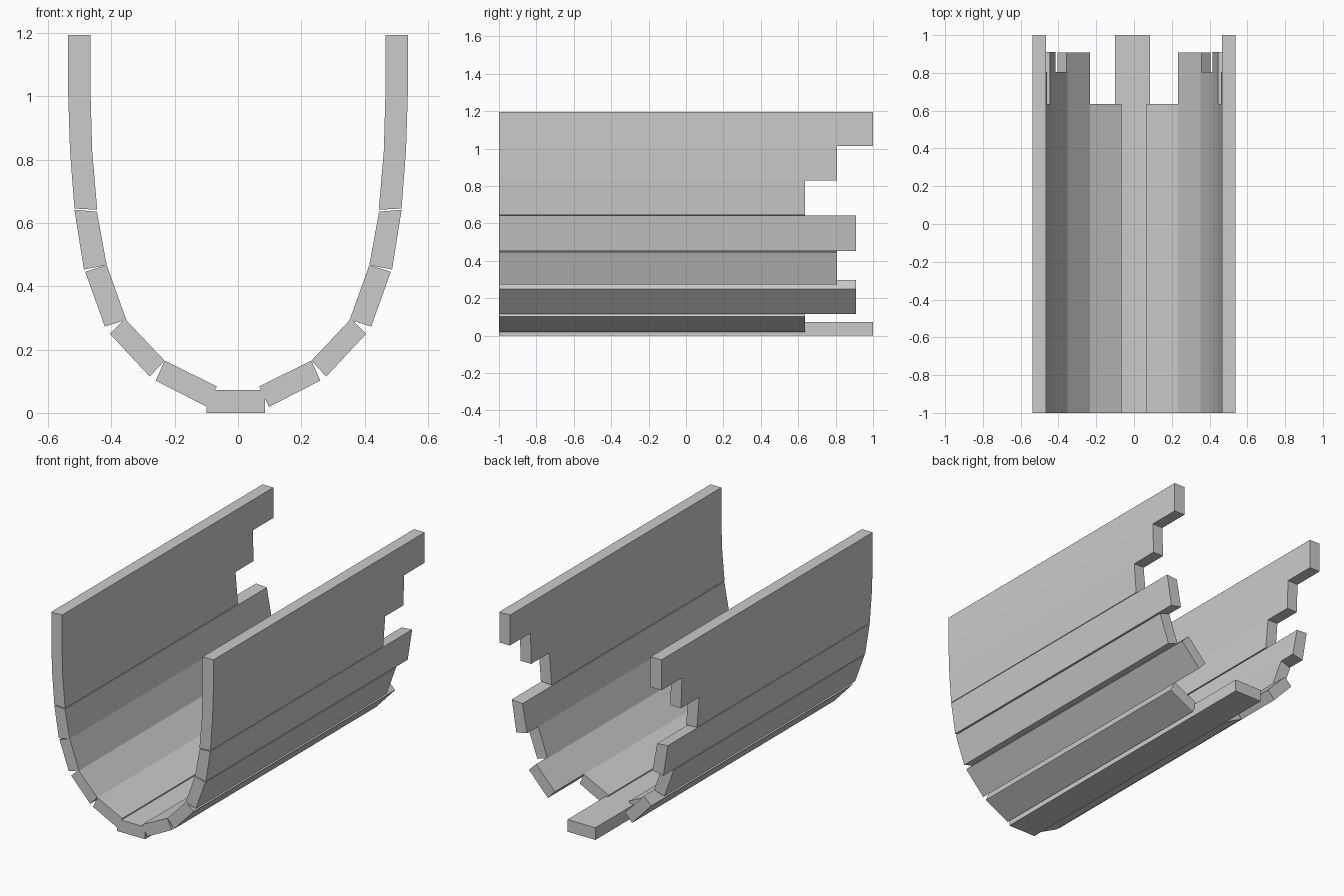
import bpy, bmesh

if "Cube" in bpy.data.objects:
    bpy.data.objects.remove(bpy.data.objects["Cube"])

FRONT = -1.0


def plank(name, profile, back):
    """Extrude an x-z outline from the front end to y = back."""
    bm = bmesh.new()
    face = bm.faces.new([bm.verts.new((x, FRONT, z)) for x, z in profile])
    ext = bmesh.ops.extrude_face_region(bm, geom=[face])
    verts = [v for v in ext["geom"] if isinstance(v, bmesh.types.BMVert)]
    bmesh.ops.translate(bm, verts=verts, vec=(0, back - FRONT, 0))
    bmesh.ops.recalc_face_normals(bm, faces=bm.faces)
    mesh = bpy.data.meshes.new(name)
    bm.to_mesh(mesh)
    bm.free()
    obj = bpy.data.objects.new(name, mesh)
    bpy.context.collection.objects.link(obj)


# Flat plank along the bottom, slightly off centre
plank("keel_plank", [(-0.10, 0), (0.085, 0), (0.085, 0.073), (-0.10, 0.073)], 1.0)

# Hull planks from bottom to rim: inner low, inner high, outer high, outer low; back end
strakes = [
    ([(0.067, 0.084), (0.232, 0.165), (0.26, 0.102), (0.098, 0.019)], 0.635),
    ([(0.232, 0.165), (0.357, 0.297), (0.405, 0.25), (0.279, 0.115)], 0.908),
    ([(0.353, 0.294), (0.415, 0.467), (0.483, 0.446), (0.421, 0.273)], 0.806),
    ([(0.415, 0.467), (0.446, 0.636), (0.517, 0.642), (0.487, 0.453)], 0.91),
    ([(0.445, 0.642), (0.461, 0.83), (0.531, 0.83), (0.517, 0.646)], 0.635),
    ([(0.461, 0.83), (0.466, 1.013), (0.537, 1.013), (0.531, 0.83)], 0.806),
    ([(0.466, 1.013), (0.466, 1.195), (0.537, 1.195), (0.537, 1.013)], 1.0),
]
for i, (profile, back) in enumerate(strakes, 1):
    for side, s in (("right", 1), ("left", -1)):
        plank(f"{side}_plank_{i}", [(s * x, z) for x, z in profile], back)
